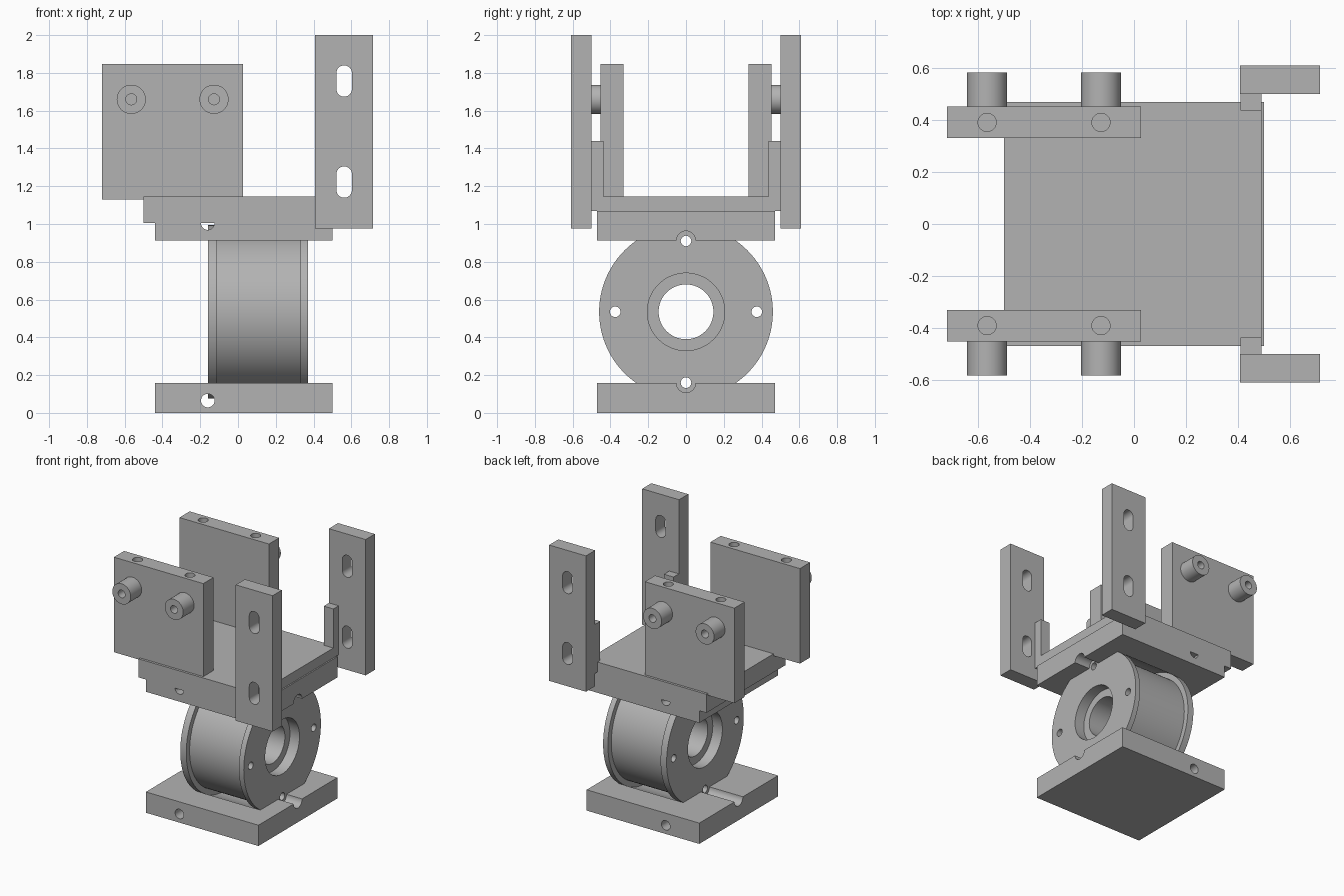
import bpy, bmesh, math
from mathutils import Matrix, Vector

if "Cube" in bpy.data.objects:
    bpy.data.objects.remove(bpy.data.objects["Cube"], do_unlink=True)

GREY = (0.45, 0.45, 0.45, 1)
grey = bpy.data.materials.new("machined grey")
grey.use_nodes = True
grey.diffuse_color = GREY
grey.node_tree.nodes["Principled BSDF"].inputs["Base Color"].default_value = GREY


def finish(name, bm):
    bmesh.ops.recalc_face_normals(bm, faces=bm.faces)
    mesh = bpy.data.meshes.new(name)
    bm.to_mesh(mesh)
    bm.free()
    mesh.materials.append(grey)
    obj = bpy.data.objects.new(name, mesh)
    bpy.context.collection.objects.link(obj)
    return obj


def box(name, x, y, z):
    """Box from its (low, high) range on each axis."""
    bm = bmesh.new()
    bmesh.ops.create_cube(bm, size=1)
    for v in bm.verts:
        v.co = Vector([r[0] if c < 0 else r[1] for c, r in zip(v.co, (x, y, z))])
    return finish(name, bm)


def rod(name, axis, start, length, radius, sides=32):
    """Cylinder running from start along the positive axis."""
    bm = bmesh.new()
    turn = {"x": Matrix.Rotation(math.pi / 2, 4, "Y"),
            "y": Matrix.Rotation(-math.pi / 2, 4, "X"),
            "z": Matrix.Identity(4)}[axis]
    place = Matrix.Translation(start) @ turn @ Matrix.Translation((0, 0, length / 2))
    bmesh.ops.create_cone(bm, cap_ends=True, segments=sides, radius1=radius,
                          radius2=radius, depth=length, matrix=place)
    return finish(name, bm)


def combine(obj, other, operation="DIFFERENCE"):
    """Boolean the other object into obj and discard it."""
    mod = obj.modifiers.new("bool", "BOOLEAN")
    mod.operation, mod.object, mod.solver = operation, other, "EXACT"
    bpy.context.view_layer.objects.active = obj
    bpy.ops.object.modifier_apply(modifier=mod.name)
    bpy.data.objects.remove(other, do_unlink=True)


def smooth(obj):
    bpy.ops.object.select_all(action="DESELECT")
    obj.select_set(True)
    bpy.context.view_layer.objects.active = obj
    bpy.ops.object.shade_smooth_by_angle(angle=math.radians(30))


AXIS_Z = 0.535            # height of the drum axis
DRUM_R = 0.46
DRUM_X = (-0.16, 0.37)
SIDE = 0.47               # half width of the clamp plates


def clamp_plate(name, z, inner_z, hole_z):
    """Plate with a drum seat, a bolt relief and a cross hole."""
    plate = box(name, (-0.44, 0.5), (-SIDE, SIDE), z)
    combine(plate, rod("seat_cut", "x", (DRUM_X[0], 0, AXIS_Z),
                       DRUM_X[1] - DRUM_X[0], DRUM_R, 96))
    combine(plate, rod("relief_cut", "x", (-1, 0, inner_z), 2, 0.05))
    combine(plate, rod("hole_cut", "y", (-0.16, -1, hole_z), 2, 0.036))
    return plate


# Base plate and the mirrored plate above the drum
base = clamp_plate("base_plate", (0, 0.157), 0.157, 0.065)
smooth(base)
carrier = clamp_plate("carrier_plate", (0.913, 1.07), 0.913, 1.005)
combine(carrier, box("deck", (-0.5, 0.49), (-SIDE, SIDE), (1.005, 1.145)), "UNION")
smooth(carrier)

# Drum: a lathed spool with a counterbored centre
profile = [(-0.16, 0.205), (-0.16, DRUM_R), (-0.11, DRUM_R), (-0.11, 0.42),
           (0.33, 0.42), (0.33, DRUM_R), (0.37, DRUM_R), (0.37, 0.205),
           (0.29, 0.205), (0.29, 0.145), (-0.08, 0.145), (-0.08, 0.205)]
bm = bmesh.new()
ring = [bm.verts.new((x, 0, r)) for x, r in profile]
edges = [bm.edges.new((ring[i - 1], ring[i])) for i in range(len(ring))]
bmesh.ops.spin(bm, geom=ring + edges, cent=(0, 0, 0), axis=(1, 0, 0),
               angle=2 * math.pi, steps=96, use_merge=True)
bmesh.ops.remove_doubles(bm, verts=bm.verts, dist=0.0001)
bmesh.ops.translate(bm, verts=bm.verts, vec=(0, 0, AXIS_Z))
drum = finish("drum", bm)
for k in range(4):
    a = k * math.pi / 2
    combine(drum, rod("bolt_cut", "x", (-1, 0.375 * math.cos(a),
                      AXIS_Z + 0.375 * math.sin(a)), 2, 0.028, 24))
smooth(drum)

# Paired parts on the front (-1) and back (+1)
for s, side in ((-1, "front"), (1, "back")):
    def span(a, b):
        return tuple(sorted((s * a, s * b)))

    # Corner post tying the deck to the slotted upright
    box(side + "_post", (0.41, 0.49), span(0.437, 0.5), (1.07, 1.44))

    # Slotted upright
    upright = box(side + "_upright", (0.408, 0.716), span(0.5, 0.61), (0.975, 2))
    for mid in (1.222, 1.757):
        for end in (-0.042, 0.042):
            combine(upright, rod("slot_end", "y", (0.562, -1, mid + end), 2, 0.041))
        combine(upright, box("slot_mid", (0.521, 0.603), (-1, 1),
                             (mid - 0.042, mid + 0.042)))
    smooth(upright)

    # Side plate with two bosses, each bored, and two holes in the top edge
    plate = box(side + "_side_plate", (-0.72, 0.027), span(0.33, 0.452), (1.13, 1.847))
    for x in (-0.565, -0.127):
        combine(plate, rod("top_cut", "z", (x, s * 0.391, 1.7), 1, 0.035))
        low, high = span(0.452, 0.582)
        boss = rod(side + "_boss", "y", (x, low, 1.66), high - low, 0.077, 48)
        low, high = span(0.46, 0.7)
        combine(boss, rod("bore_cut", "y", (x, low, 1.66), high - low, 0.029))
        smooth(boss)
    smooth(plate)
